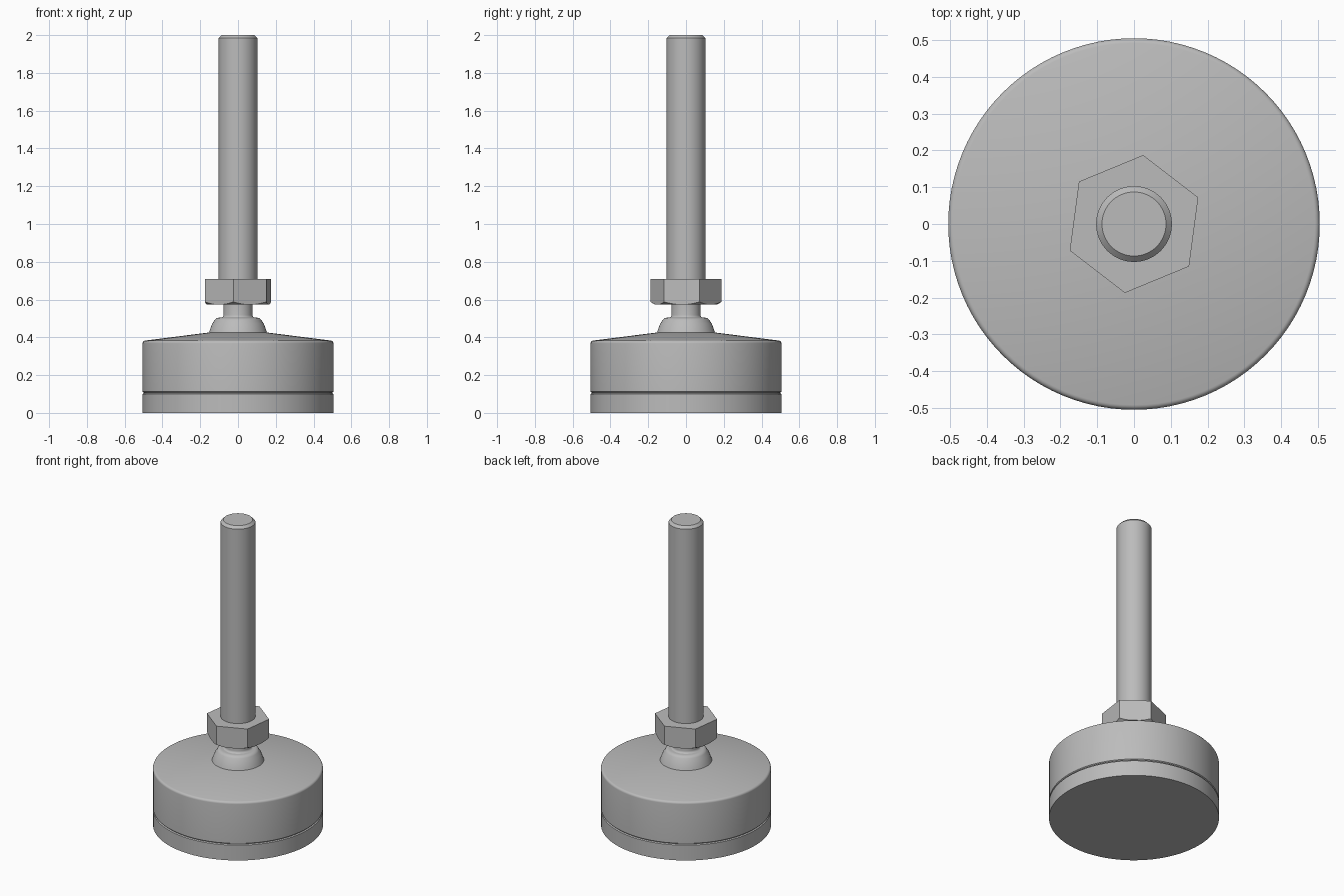
import bpy
import math

cube = bpy.data.objects.get("Cube")
if cube:
    bpy.data.objects.remove(cube, do_unlink=True)

steel = bpy.data.materials.new("grey_steel")
steel.use_nodes = True
GREY = (0.5, 0.5, 0.5, 1.0)
steel.diffuse_color = GREY
steel.node_tree.nodes["Principled BSDF"].inputs["Base Color"].default_value = GREY


def arc(cr, cz, rad, start, end, steps=5):
    """Points of a fillet in the (radius, height) plane, angles in degrees."""
    angles = [math.radians(start + (end - start) * i / steps) for i in range(steps + 1)]
    return [(cr + rad * math.cos(a), cz + rad * math.sin(a)) for a in angles]


def lathe(name, profile, sides=96, turn=0.0):
    """Revolve a bottom-to-top profile about z and close both ends."""
    verts, faces = [], []
    for r, z in profile:
        for i in range(sides):
            a = turn + math.tau * i / sides
            verts.append((r * math.cos(a), r * math.sin(a), z))
    for k in range(len(profile) - 1):
        for i in range(sides):
            j = (i + 1) % sides
            low, high = k * sides, (k + 1) * sides
            faces.append((low + i, low + j, high + j, high + i))
    faces.append(tuple(reversed(range(sides))))
    faces.append(tuple(range(len(verts) - sides, len(verts))))
    mesh = bpy.data.meshes.new(name)
    mesh.from_pydata(verts, [], faces)
    mesh.materials.append(steel)
    obj = bpy.data.objects.new(name, mesh)
    bpy.context.collection.objects.link(obj)
    return obj


def smooth(obj, degrees=30):
    bpy.ops.object.select_all(action="DESELECT")
    obj.select_set(True)
    bpy.context.view_layer.objects.active = obj
    bpy.ops.object.shade_smooth_by_angle(angle=math.radians(degrees))


# Foot: flat pad, thin groove, and a cup with a shallow conical top
R = 0.505
smooth(lathe("floor_pad", [(R, 0), (R, 0.1), (R - 0.006, 0.104)]))
smooth(lathe("groove_core", [(R - 0.008, 0.09), (R - 0.008, 0.12)]))
smooth(lathe("foot_cup", [(R - 0.006, 0.107), (R, 0.112)]
             + arc(R - 0.015, 0.368, 0.015, 0, 83) + [(0.15, 0.426)]))

# Swivel: flared socket collar and a filleted neck
smooth(lathe("socket_collar", [(0.156, 0.42), (0.15, 0.436), (0.137, 0.472)]
             + arc(0.1, 0.475, 0.029, 20, 90)))
smooth(lathe("neck", [(0.09, 0.495), (0.09, 0.503)]
             + arc(0.092, 0.518, 0.015, 270, 180) + [(0.077, 0.58)]))

# Hex nut: prism trimmed by a cone along its lower corners
NUT_TURN = math.radians(22.4)
nut = lathe("hex_nut", [(0.189, 0.575), (0.189, 0.71)], 6, NUT_TURN)
cone = lathe("nut_chamfer_cutter", [(0.158, 0.57), (0.262, 0.63), (0.262, 0.75)])
cone.hide_render = True
cone.hide_set(True)
trim = nut.modifiers.new("corner_chamfer", "BOOLEAN")
trim.operation = "INTERSECT"
trim.solver = "EXACT"
trim.object = cone

# Threaded stem, plain shaft with a chamfered tip
smooth(lathe("stem", [(0.103, 0.7), (0.103, 1.984), (0.087, 2.0)], 64))
